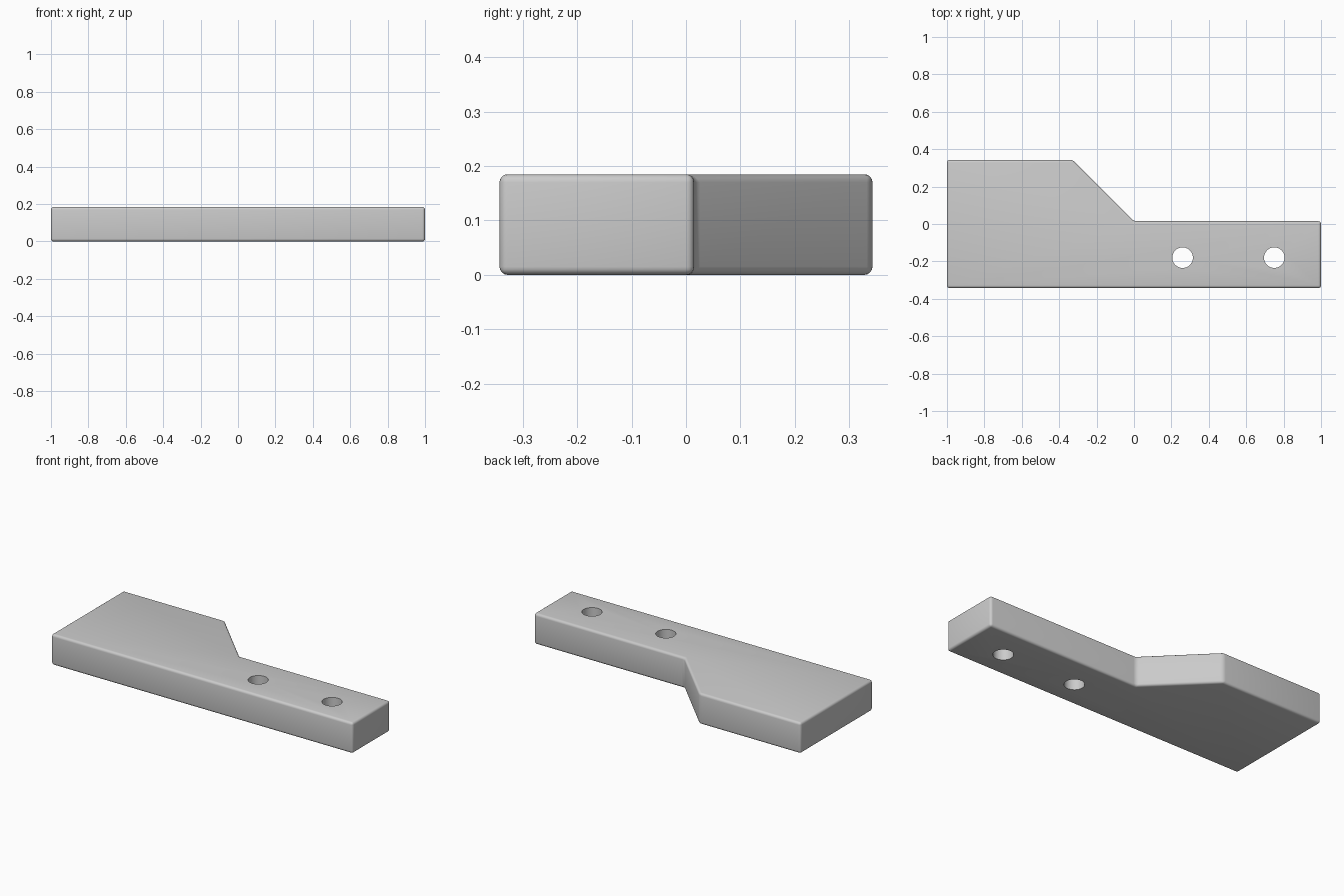
import bpy
import bmesh

cube = bpy.data.objects.get("Cube")
if cube:
    bpy.data.objects.remove(cube, do_unlink=True)

HEIGHT = 0.185
HOLE_RADIUS = 0.055
HOLES = [(0.26, -0.18), (0.75, -0.18)]
OUTLINE = [(-1, -0.343), (1, -0.343), (1, 0.015), (0, 0.015),
           (-0.328, 0.343), (-1, 0.343)]

# Plain grey finish
grey = bpy.data.materials.new("light_grey")
grey.use_nodes = True
colour = (0.6, 0.6, 0.6, 1)
grey.diffuse_color = colour
grey.node_tree.nodes["Principled BSDF"].inputs["Base Color"].default_value = colour

# Stepped plate: extruded outline
mesh = bpy.data.meshes.new("bracket_plate")
bm = bmesh.new()
base = bm.faces.new([bm.verts.new((x, y, 0)) for x, y in OUTLINE])
top = bmesh.ops.extrude_face_region(bm, geom=[base])["geom"]
bmesh.ops.translate(bm, vec=(0, 0, HEIGHT),
                    verts=[v for v in top if isinstance(v, bmesh.types.BMVert)])
bmesh.ops.recalc_face_normals(bm, faces=bm.faces)
bm.to_mesh(mesh)
bm.free()
mesh.materials.append(grey)
plate = bpy.data.objects.new("bracket_plate", mesh)
bpy.context.collection.objects.link(plate)

# Rounded edges
bevel = plate.modifiers.new("rounded_edges", 'BEVEL')
bevel.width = 0.015
bevel.segments = 4
bevel.limit_method = 'ANGLE'

# Round through holes
for i, (x, y) in enumerate(HOLES):
    bpy.ops.mesh.primitive_cylinder_add(vertices=48, radius=HOLE_RADIUS,
                                        depth=HEIGHT * 2, location=(x, y, HEIGHT / 2))
    cutter = bpy.context.object
    cutter.name = f"hole_cutter_{i + 1}"
    cutter.data.materials.append(grey)
    cut = plate.modifiers.new(f"hole_{i + 1}", 'BOOLEAN')
    cut.operation = 'DIFFERENCE'
    cut.solver = 'EXACT'
    cut.object = cutter

# Apply the modifiers, then drop the cutters
bpy.ops.object.select_all(action='DESELECT')
bpy.context.view_layer.objects.active = plate
plate.select_set(True)
for name in [m.name for m in plate.modifiers]:
    bpy.ops.object.modifier_apply(modifier=name)
for obj in [o for o in bpy.data.objects if o.name.startswith("hole_cutter")]:
    bpy.data.objects.remove(obj, do_unlink=True)

# Smooth rounds with crisp hole rims
bpy.ops.object.shade_smooth_by_angle(angle=0.6)
